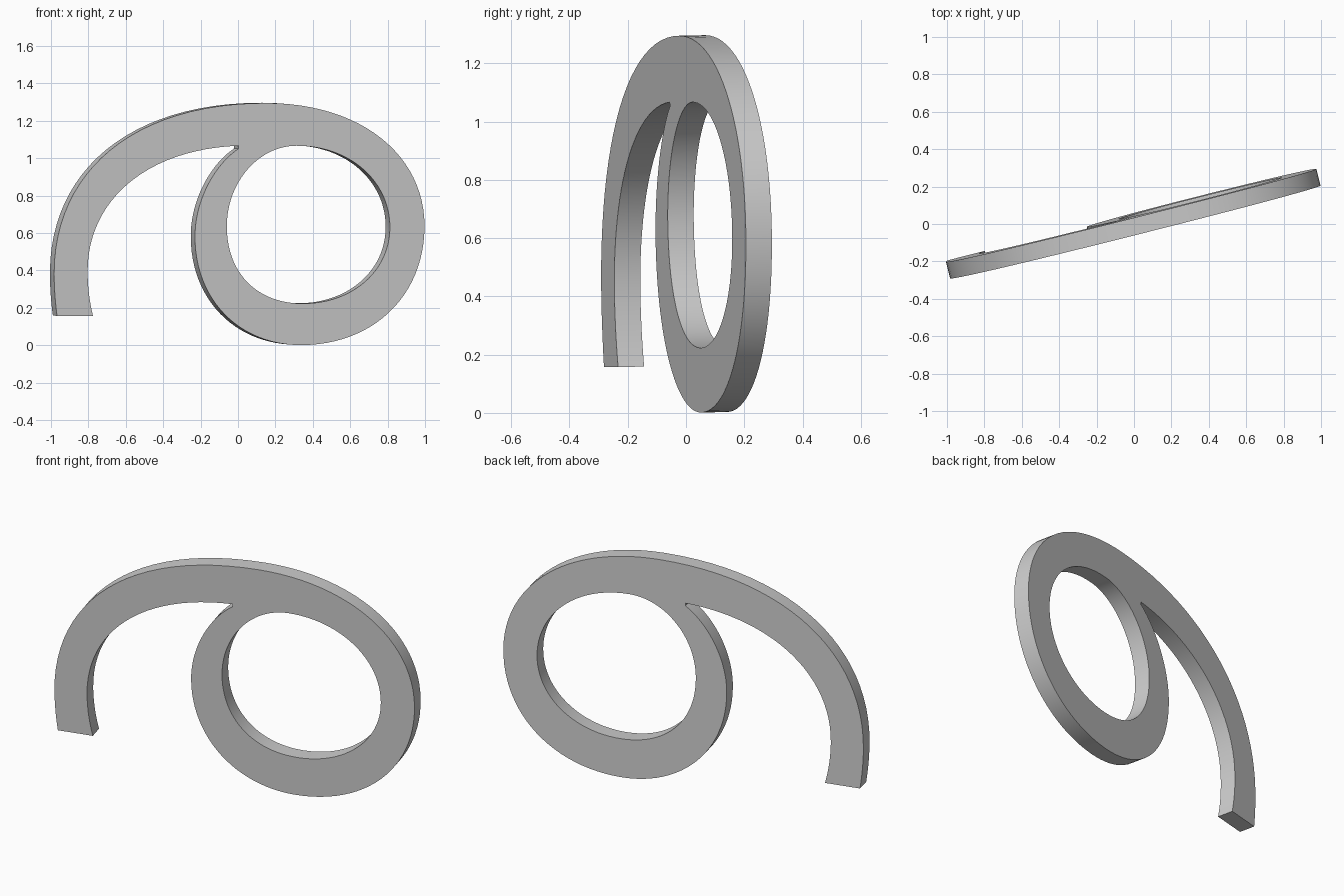
import bpy
from math import radians, cos

if "Cube" in bpy.data.objects:
    bpy.data.objects.remove(bpy.data.objects["Cube"])

YAW, LEAN, THICK, MID_Z = radians(14.2), radians(1.2), 0.092, 0.648


def local(p):
    # front-view position -> position in the plane of the plate
    return ((p[0] - 0.011) / cos(YAW), p[1] - MID_Z, 0)


def add_spline(curve, points):
    # each point: position, incoming handle offset, outgoing handle offset
    s = curve.splines.new('BEZIER')
    s.bezier_points.add(len(points) - 1)
    s.use_cyclic_u = True
    s.resolution_u = 24
    for bp, (x, z, lx, lz, rx, rz) in zip(s.bezier_points, points):
        bp.handle_left_type = bp.handle_right_type = 'FREE'
        bp.co = local((x, z))
        bp.handle_left = local((x + lx, z + lz))
        bp.handle_right = local((x + rx, z + rz))


curve = bpy.data.curves.new("curled_plate", 'CURVE')
curve.dimensions = '2D'
curve.fill_mode = 'BOTH'
curve.extrude = THICK / 2

# outer outline: tail, sweep over the top, round the loop, back into the notch
add_spline(curve, [
    (-0.965, 0.158, 0.06, 0, -0.01, 0.07),
    (-0.982, 0.39, 0, -0.08, 0, 0.54),
    (0.147, 1.296, -0.71, 0, 0.51, 0),
    (0.997, 0.635, 0, 0.38, 0, -0.375),
    (0.34, 0.002, 0.38, 0, -0.33, 0),
    (-0.23, 0.585, 0, -0.34, 0, 0.20),
    (0.0, 1.052, -0.12, -0.08, 0, 0.004),
    (0.0, 1.068, 0, -0.004, -0.50, -0.02),
    (-0.803, 0.40, 0, 0.37, 0, -0.08),
    (-0.773, 0.158, -0.02, 0.08, -0.06, 0),
])

# hole of the loop
add_spline(curve, [
    (-0.06, 0.64, 0, -0.25, 0, 0.235),
    (0.31, 1.068, -0.20, 0, 0.29, 0),
    (0.812, 0.63, 0, 0.245, 0, -0.235),
    (0.35, 0.224, 0.26, 0, -0.25, 0),
])

plate = bpy.data.objects.new("curled_plate", curve)
bpy.context.collection.objects.link(plate)
plate.rotation_euler = (radians(90) + LEAN, 0, YAW)
plate.location = (0, 0, MID_Z)

# turn into a mesh with smooth walls and crisp rims
bpy.context.view_layer.objects.active = plate
plate.select_set(True)
bpy.ops.object.convert(target='MESH')
bpy.ops.object.shade_smooth_by_angle(angle=radians(30))
